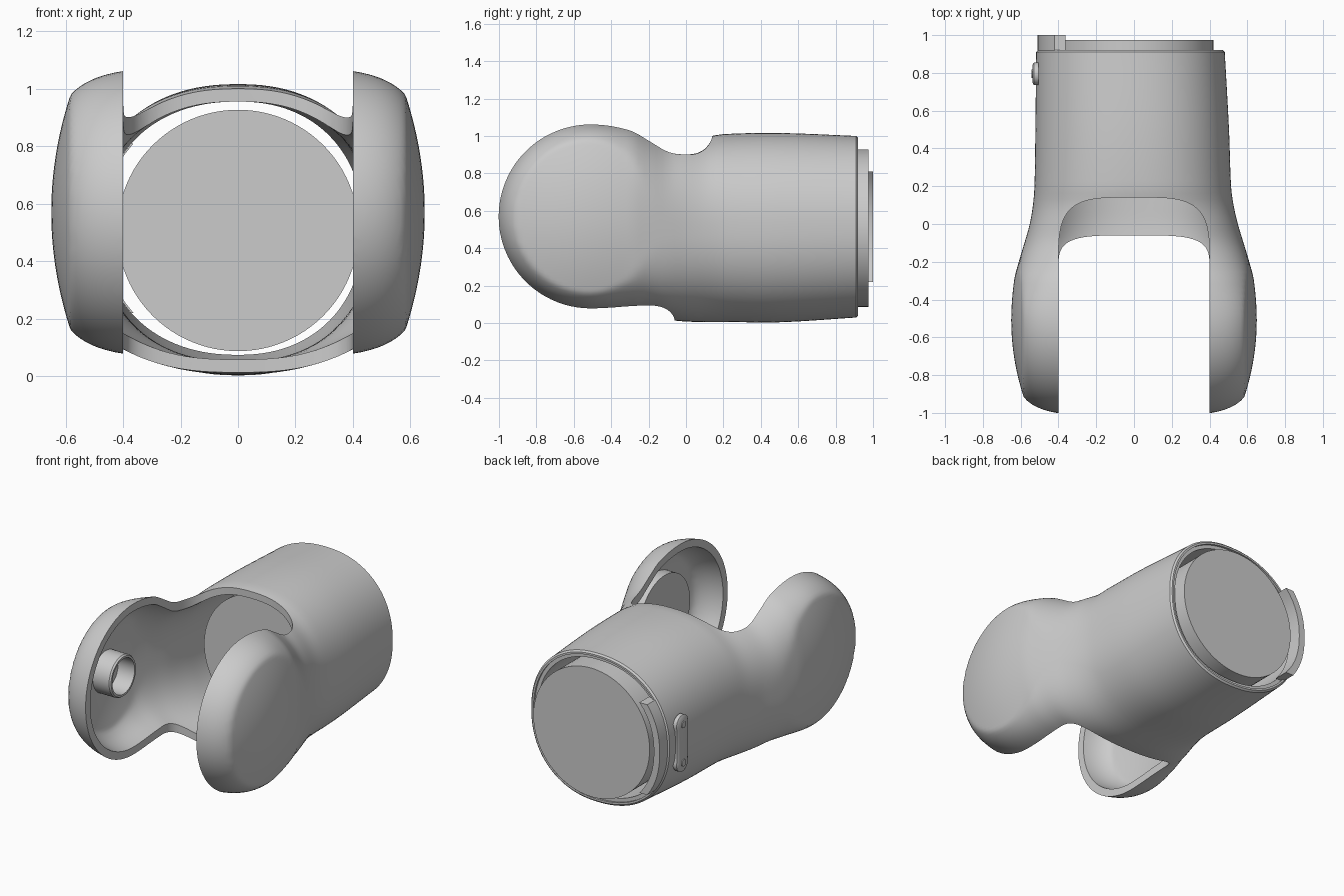
import bpy, bmesh, math

if "Cube" in bpy.data.objects:
    bpy.data.objects.remove(bpy.data.objects["Cube"], do_unlink=True)

grey = bpy.data.materials.new("plain grey")
grey.use_nodes = True
GREY = (0.6, 0.6, 0.6, 1)
grey.diffuse_color = GREY
grey.node_tree.nodes["Principled BSDF"].inputs["Base Color"].default_value = GREY

PIVOT, SEG = -0.51, 128


def new_object(name, bm):
    bmesh.ops.recalc_face_normals(bm, faces=bm.faces)
    mesh = bpy.data.meshes.new(name)
    bm.to_mesh(mesh)
    bm.free()
    mesh.materials.append(grey)
    ob = bpy.data.objects.new(name, mesh)
    bpy.context.collection.objects.link(ob)
    return ob


def select(ob):
    bpy.ops.object.select_all(action='DESELECT')
    ob.select_set(True)
    bpy.context.view_layer.objects.active = ob


def smooth(ob, angle=32):
    select(ob)
    bpy.ops.object.shade_smooth_by_angle(angle=math.radians(angle))


def loft(name, rings, closed=False):
    bm = bmesh.new()
    loops = [[bm.verts.new(p) for p in ring] for ring in rings]
    pairs = list(zip(loops, loops[1:]))
    for a, b in pairs:
        for i in range(len(a)):
            j = (i + 1) % len(a)
            bm.faces.new((a[i], a[j], b[j], b[i]))
    bm.faces.new(loops[0])
    bm.faces.new(loops[-1])
    return new_object(name, bm)


# Shell sections: y, half width right, half width left, centre z, half height, exponent
STATIONS = [
    (-0.51, .65, .65, .57, .505, 4.5),
    (-0.30, .635, .635, .56, .498, 3.6),
    (-0.20, .61, .61, .535, .487, 3.1),
    (-0.10, .58, .58, .505, .486, 2.7),
    (0.00, .55, .552, .50, .492, 2.5),
    (0.10, .527, .535, .50, .494, 2.35),
    (0.20, .514, .527, .508, .502, 2.3),
    (0.50, .503, .522, .51, .506, 2.25),
    (0.92, .48, .518, .515, .485, 2.2),
]


def params(y):
    y = min(max(y, STATIONS[0][0]), STATIONS[-1][0])
    k = max(i for i in range(len(STATIONS) - 1) if STATIONS[i][0] <= y)
    a, b = STATIONS[k], STATIONS[k + 1]
    prev, nxt = STATIONS[max(k - 1, 0)], STATIONS[min(k + 2, len(STATIONS) - 1)]
    span = b[0] - a[0]
    t = (y - a[0]) / span
    out = []
    for p, q, r, s in zip(prev[1:], a[1:], b[1:], nxt[1:]):
        m0 = (r - p) / (b[0] - prev[0]) * span
        m1 = (s - q) / (nxt[0] - a[0]) * span
        if k == 0:
            m0 = 0
        out.append((2*t**3 - 3*t*t + 1) * q + (t**3 - 2*t*t + t) * m0
                   + (3*t*t - 2*t**3) * r + (t**3 - t*t) * m1)
    return out


def side_x(y, dz, side, inset):
    """Half width of the shell at a height above its centre line."""
    right, left, zc, h, n = params(y)
    w, h = (right if side > 0 else left) - inset, h - inset
    d = min(y - PIVOT, 0)
    rr = d * d + dz * dz
    x = w * max(1 - (rr / (h * h)) ** (n / 2), 0) ** (1 / n)
    dome = 0.4 * min(max(-y / 0.3, 0), 1)
    return min(x, w - dome * rr)


def section(y, inset=0):
    zc, h = params(y)[2:4]
    d = min(y - PIVOT, 0)
    zmax = math.sqrt((h - inset) ** 2 - d * d)
    ring = []
    for i in range(SEG):
        a = 2 * math.pi * (i + 0.5) / SEG
        dz = zmax * math.sin(a)
        side = 1 if math.cos(a) > 0 else -1
        ring.append((side * side_x(y, dz, side, inset), y, zc + dz))
    return ring


# Hollow yoke shell: outer skin, stepped back rim, inner skin
WALL = 0.045


def stations(inset):
    reach = 0.505 - inset
    tip = [PIVOT - reach * math.cos(math.pi / 2 * i / 22) for i in range(2, 22)]
    return tip + [PIVOT + (0.9 - PIVOT) * i / 44 for i in range(45)]


rings = [section(y) for y in stations(0)]
rings += [section(y, t) for y, t in ((.91, 0), (.92, .01), (.92, .022), (.905, .022), (.905, WALL))]
rings += [section(y, WALL) for y in reversed(stations(WALL))]
shell = loft("yoke_shell", rings)


# Slot between the arms, rounded where it meets the barrel
def slot_cutter(name, reach, z0, z1):
    start = -0.25
    outline = [(-0.4, -1.3), (0.4, -1.3)]
    for i in range(49):
        a = math.pi * i / 48
        c, s = math.cos(a), math.sin(a)
        outline.append((math.copysign(0.4 * abs(c) ** 0.5, c),
                        start + (reach - start) * max(s, 0) ** 0.5))
    ob = loft(name, [[(x, y, z) for x, y in outline] for z in (z0, z1)])
    ob.hide_render = True
    return ob


for cutter in (slot_cutter("upper_slot_cutter", 0.14, 0.5, 1.4),
               slot_cutter("lower_slot_cutter", -0.06, -0.4, 0.55)):
    mod = shell.modifiers.new("slot", 'BOOLEAN')
    mod.operation, mod.solver, mod.object = 'DIFFERENCE', 'EXACT', cutter
    select(shell)
    bpy.ops.object.modifier_apply(modifier=mod.name)
    bpy.data.objects.remove(cutter, do_unlink=True)
smooth(shell)


# Turned parts: (position along axis, radius) profile around x or y
def turned(name, axis, centre, profile, seg=64):
    rings = []
    for t, r in profile:
        ring = []
        for i in range(seg):
            a = 2 * math.pi * i / seg
            u, v = r * math.cos(a), r * math.sin(a)
            p = (t, u, v) if axis == 'x' else (u, t, v)
            ring.append(tuple(p[k] + centre[k] for k in range(3)))
        rings.append(ring)
    ob = loft(name, rings)
    smooth(ob)
    return ob


turned("barrel_core", 'y', (0, 0, .507), [(.25, .42), (.975, .42)], 96)
turned("left_arm_boss", 'x', (0, PIVOT, .57), [(.51, .26), (.61, .26)])
turned("right_arm_socket", 'x', (0, PIVOT, .57),
       [(-.6, .135), (-.48, .135), (-.47, .128), (-.47, .115), (-.59, .115)])

# Curved locking tab continuing the back rim on the right side
tab_rings = []
for i in range(17):
    z = 0.22 + 0.59 * i / 16
    dz = z - 0.515
    xo, xi = (-side_x(0.92, dz, -1, t) for t in (0.008, WALL + .005))
    tab_rings.append([(xo, .9, z), (xo, 1.0, z), (xi, 1.0, z), (xi, .9, z)])
smooth(loft("locking_tab", tab_rings))

# Small handle plate on the right side: waisted bar with two screws
plate = []
for x, grow in ((-.505, 0), (-.53, 0), (-.538, -.014)):
    ring = []
    for sign in (1, -1):
        for i in range(13):
            a = math.pi * (i / 12 * 1.3 - 0.15)
            ring.append((x, .795 + sign * (.06 + grow) * math.cos(a),
                         .51 + sign * (.125 + (.06 + grow) * math.sin(a))))
    plate.append(ring)
smooth(loft("handle_plate", plate))
for name, z in (("upper_screw", .635), ("lower_screw", .385)):
    turned(name, 'x', (0, .795, z), [(-.52, .022), (-.543, .022)], 20)
